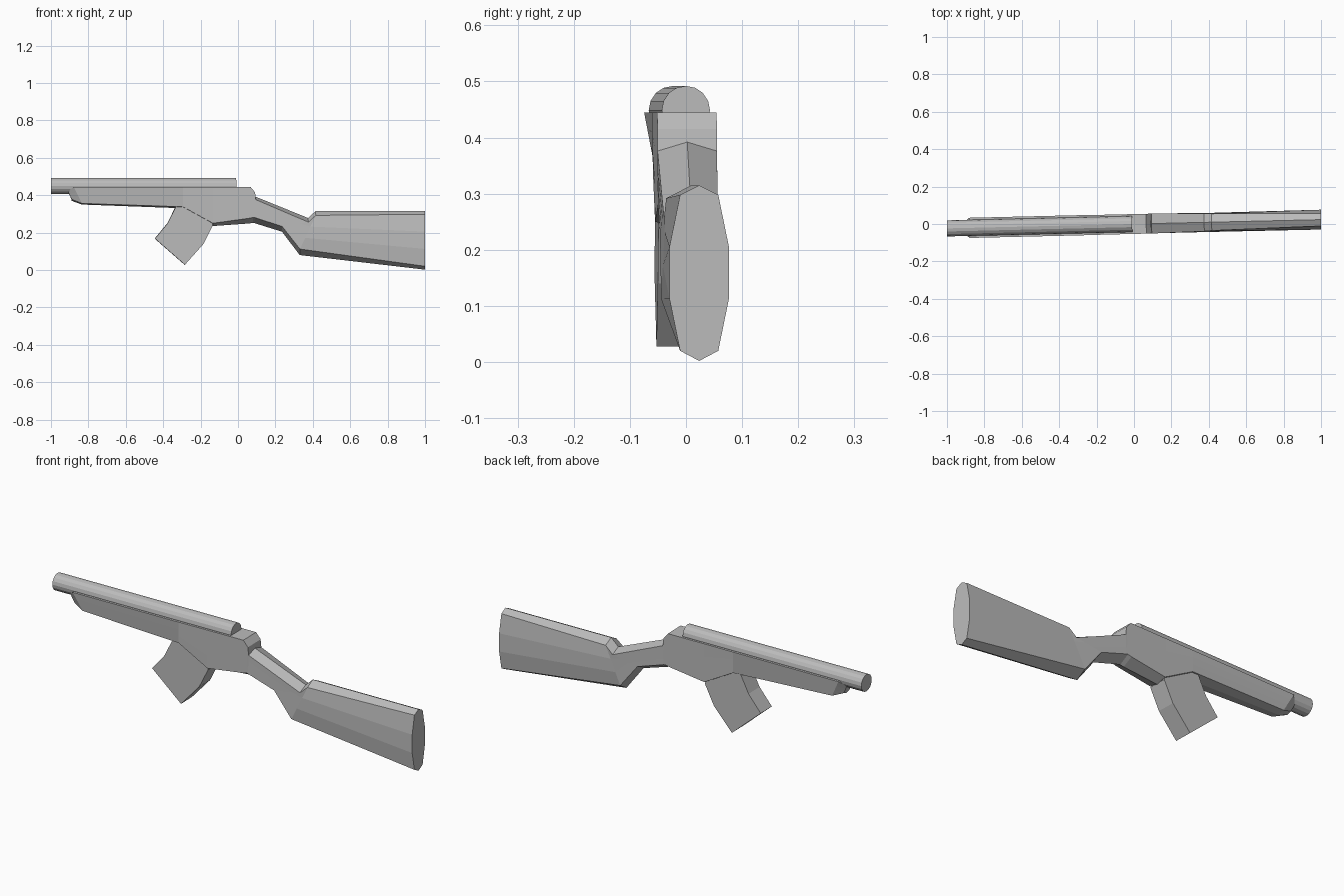
import bpy, bmesh, math
from mathutils import Matrix, Vector

cube = bpy.data.objects.get("Cube")
if cube:
    bpy.data.objects.remove(cube, do_unlink=True)

# One plain grey for every part
grey = bpy.data.materials.new("plain_grey")
grey.use_nodes = True
grey.diffuse_color = (0.5, 0.5, 0.5, 1)
grey.node_tree.nodes["Principled BSDF"].inputs["Base Color"].default_value = (0.5, 0.5, 0.5, 1)

# The whole model points very slightly off the x axis
YAW = Matrix.Rotation(0.0235, 4, 'Z')


def finish(name, bm):
    bmesh.ops.recalc_face_normals(bm, faces=bm.faces)
    bm.transform(YAW)
    mesh = bpy.data.meshes.new(name)
    bm.to_mesh(mesh)
    bm.free()
    mesh.materials.append(grey)
    obj = bpy.data.objects.new(name, mesh)
    bpy.context.collection.objects.link(obj)
    return obj


def section(top, drop, top_half, bottom, rise, bottom_half, mid_half):
    """Closed ten-point ring, mirrored across the centre plane."""
    t, b = Vector((top[0], 0, top[1])), Vector((bottom[0], 0, bottom[1]))
    ts, bs = t - Vector((0, 0, drop)), b + Vector((0, 0, rise))
    m1, m2 = ts.lerp(bs, 1 / 3), ts.lerp(bs, 2 / 3)
    # a mid width of None keeps the side wall straight
    w1 = mid_half or top_half + (bottom_half - top_half) / 3
    w2 = mid_half or top_half + (bottom_half - top_half) * 2 / 3
    side = [(ts, top_half), (m1, w1), (m2, w2), (bs, bottom_half)]
    left = [Vector((p.x, w, p.z)) for p, w in side]
    right = [Vector((p.x, -w, p.z)) for p, w in reversed(side)]
    return [t] + left + [b] + right


def loft(name, rings):
    bm = bmesh.new()
    loops = [[bm.verts.new(p) for p in ring] for ring in rings]
    for a, b in zip(loops, loops[1:]):
        for i in range(len(a)):
            j = (i + 1) % len(a)
            bm.faces.new((a[i], a[j], b[j], b[i]))
    bm.faces.new(loops[0])
    bm.faces.new(loops[-1])
    return finish(name, bm)


# Fore-end, receiver, wrist and shoulder stock as one lofted body
loft("stock_body", [
    section((-.91, .42), 0, .028, (-.89, .37), .008, .024, None),
    section((-.88, .445), 0, .054, (-.835, .35), .006, .038, None),
    section((-.295, .445), 0, .054, (-.295, .33), .008, .052, None),
    section((-.135, .445), 0, .053, (-.135, .235), .015, .052, None),
    section((.065, .445), 0, .053, (.06, .249), .028, .052, None),
    section((.09, .415), 0, .053, (.08, .252), .03, .052, None),
    section((.094, .392), .016, .053, (.09, .25), .03, .052, None),
    section((.375, .278), .022, .048, (.235, .205), .028, .052, None),
    section((.415, .315), .023, .045, (.33, .08), .032, .052, None),
    section((1, .315), .017, .034, (1, .002), .018, .034, .053),
])

# Barrel
bm = bmesh.new()
bmesh.ops.create_cone(bm, cap_ends=True, segments=16, radius1=.043, radius2=.043, depth=.99,
                      matrix=Matrix.Translation((-.505, 0, .449)) @ Matrix.Rotation(math.pi / 2, 4, 'Y'))
finish("barrel", bm)

# Forward-swept magazine, extruded from its side profile
outline = [(-.295, .36), (-.335, .335), (-.377, .25), (-.445, .168),
           (-.285, .028), (-.185, .14), (-.135, .24), (-.15, .28)]
loft("magazine", [[Vector((x, y, z)) for x, z in outline] for y in (-.046, .046)])
